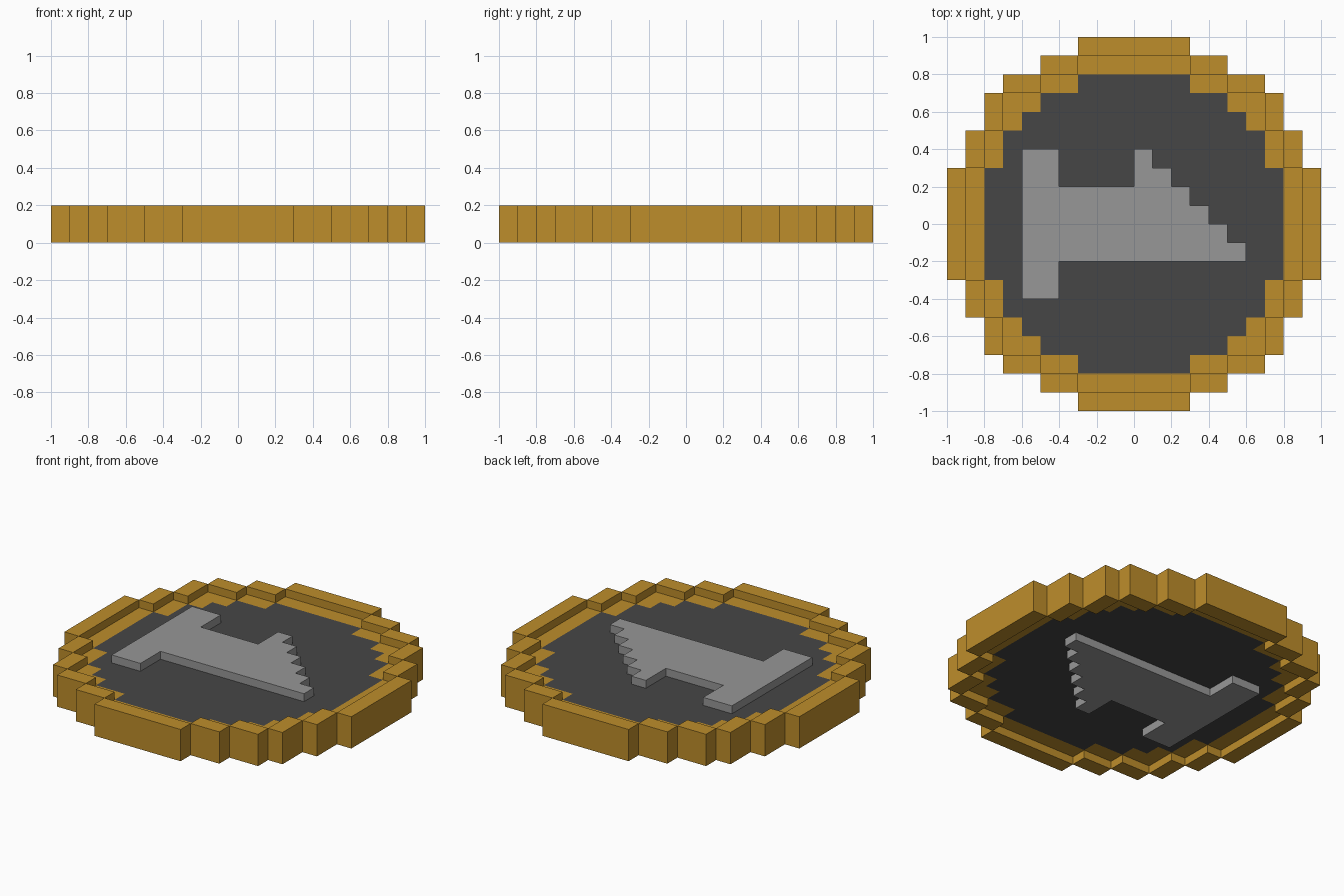
import bpy
import bmesh
from mathutils import Matrix

cube = bpy.data.objects.get("Cube")
if cube:
    bpy.data.objects.remove(cube, do_unlink=True)


def material(name, rgb):
    m = bpy.data.materials.new(name)
    m.use_nodes = True
    colour = (*rgb, 1.0)
    m.diffuse_color = colour
    bsdf = m.node_tree.nodes["Principled BSDF"]
    bsdf.inputs["Base Color"].default_value = colour
    bsdf.inputs["Roughness"].default_value = 0.7
    return m


GOLD = material("gold", (0.515, 0.270, 0.024))
DARK = material("dark grey", (0.061, 0.061, 0.061))
SILVER = material("silver grey", (0.310, 0.310, 0.310))


def finish(name, bm, mat):
    bmesh.ops.recalc_face_normals(bm, faces=bm.faces)
    mesh = bpy.data.meshes.new(name)
    bm.to_mesh(mesh)
    bm.free()
    mesh.materials.append(mat)
    obj = bpy.data.objects.new(name, mesh)
    bpy.context.collection.objects.link(obj)
    return obj


def add_box(bm, x0, x1, y0, y1, z0, z1):
    place = (Matrix.Translation(((x0 + x1) / 2, (y0 + y1) / 2, (z0 + z1) / 2))
             @ Matrix.Diagonal((x1 - x0, y1 - y0, z1 - z0, 1)))
    bmesh.ops.create_cube(bm, size=1, matrix=place)


def block_ring(name, blocks, z0, z1, mat):
    """Ring of blocks from one quadrant; blocks starting at 0 span the axis."""
    bm = bmesh.new()
    for x0, x1, y0, y1 in blocks:
        xs = [(-x1, x1)] if x0 == 0 else [(x0, x1), (-x1, -x0)]
        ys = [(-y1, y1)] if y0 == 0 else [(y0, y1), (-y1, -y0)]
        for xa, xb in xs:
            for ya, yb in ys:
                add_box(bm, xa, xb, ya, yb, z0, z1)
    return finish(name, bm, mat)


def extruded(name, outline, z0, z1, mat):
    bm = bmesh.new()
    face = bm.faces.new([bm.verts.new((x, y, z0)) for x, y in outline])
    top = bmesh.ops.extrude_face_region(bm, geom=[face])["geom"]
    bmesh.ops.translate(bm, vec=(0, 0, z1 - z0),
                        verts=[v for v in top if isinstance(v, bmesh.types.BMVert)])
    return finish(name, bm, mat)


# Raised outer rim, full height
block_ring("outer_rim", [
    (0, 0.3, 0.9, 1.0), (0.3, 0.5, 0.8, 0.9), (0.5, 0.7, 0.7, 0.8),
    (0.7, 0.8, 0.5, 0.7), (0.8, 0.9, 0.3, 0.5), (0.9, 1.0, 0, 0.3)],
    0.0, 0.2, GOLD)

# Lower ledge inside the rim, level with the disc
block_ring("inner_ledge", [
    (0, 0.3, 0.8, 0.9), (0.3, 0.5, 0.7, 0.8), (0.5, 0.7, 0.6, 0.7),
    (0.6, 0.7, 0.5, 0.6), (0.7, 0.8, 0.3, 0.5), (0.8, 0.9, 0, 0.3)],
    0.05, 0.15, GOLD)

# Dark stepped disc: one quadrant outline mirrored four ways
quad = [(0.8, 0.3), (0.7, 0.3), (0.7, 0.5), (0.6, 0.5), (0.6, 0.6),
        (0.5, 0.6), (0.5, 0.7), (0.3, 0.7), (0.3, 0.8)]
half = quad + [(-x, y) for x, y in reversed(quad)]
extruded("disc", half + [(x, -y) for x, y in reversed(half)], 0.05, 0.15, DARK)

# Raised relief: foot bar, stem and a staircase running down to the tip
relief = [(-0.6, -0.4), (-0.4, -0.4), (-0.4, -0.2), (0.6, -0.2)]
for i in range(6):
    x, y = 0.6 - 0.1 * i, -0.1 + 0.1 * i
    relief += [(x, y), (x - 0.1, y)]
relief += [(0.0, 0.2), (-0.4, 0.2), (-0.4, 0.4), (-0.6, 0.4)]
extruded("top_relief", relief, 0.15, 0.2, SILVER)

# The underside carries the same relief, turned over about the x axis
extruded("bottom_relief", [(x, -y) for x, y in relief], 0.0, 0.05, SILVER)
